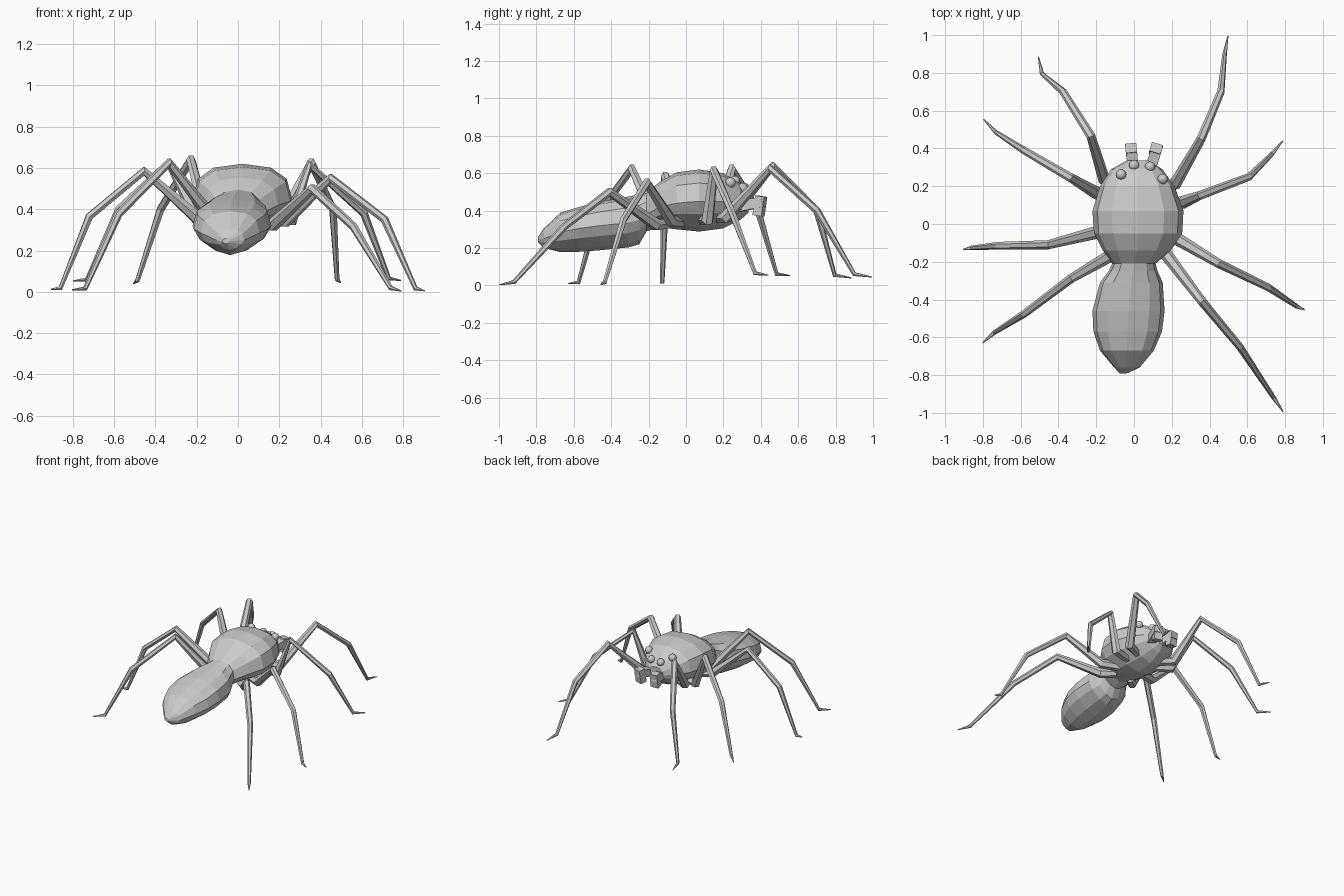
import bpy, bmesh, math
from mathutils import Vector, Matrix


def finish(bm, name):
    bmesh.ops.recalc_face_normals(bm, faces=bm.faces)
    me = bpy.data.meshes.new(name)
    bm.to_mesh(me)
    bm.free()
    ob = bpy.data.objects.new(name, me)
    bpy.context.collection.objects.link(ob)
    return ob


def loft(rings, name):
    bm = bmesh.new()
    vr = [[bm.verts.new(p) for p in r] for r in rings]
    n = len(vr[0])
    for a, b in zip(vr, vr[1:]):
        for i in range(n):
            bm.faces.new((a[i], a[(i + 1) % n], b[(i + 1) % n], b[i]))
    bm.faces.new(vr[0])
    bm.faces.new(vr[-1])
    return finish(bm, name)


def section(y, x0, x1, z0, zm, z1, n=12):
    # boxy upper half, V-shaped lower half
    pts = []
    for i in range(n):
        a = 2 * math.pi * i / n
        c, s = math.cos(a), math.sin(a)
        e = 0.8 if s > -0.01 else 1.25
        px = math.copysign(abs(c) ** e, c)
        pz = math.copysign(abs(s) ** e, s)
        h = (z1 - zm) if s > 0 else (zm - z0)
        pts.append((((x0 + x1) + (x1 - x0) * px) / 2, y, zm + h * pz))
    return pts


# Body: one loft from head through waist to abdomen tip
# y, x min, x max, z bottom, z widest, z top
BODY = [
    (0.335, -0.04, 0.08, 0.39, 0.44, 0.49),
    (0.29, -0.12, 0.15, 0.35, 0.45, 0.545),
    (0.20, -0.18, 0.215, 0.305, 0.45, 0.60),
    (0.07, -0.22, 0.262, 0.288, 0.45, 0.62),
    (-0.05, -0.212, 0.255, 0.30, 0.44, 0.605),
    (-0.14, -0.165, 0.195, 0.31, 0.42, 0.555),
    (-0.21, -0.115, 0.115, 0.29, 0.38, 0.495),
    (-0.25, -0.135, 0.125, 0.22, 0.35, 0.487),
    (-0.31, -0.18, 0.152, 0.203, 0.335, 0.475),
    (-0.46, -0.22, 0.162, 0.188, 0.32, 0.448),
    (-0.57, -0.215, 0.148, 0.180, 0.305, 0.42),
    (-0.67, -0.18, 0.105, 0.178, 0.285, 0.39),
    (-0.76, -0.105, 0.03, 0.20, 0.25, 0.305),
    (-0.792, -0.075, -0.04, 0.232, 0.245, 0.258),
]
loft([section(*r) for r in BODY], "body")


def leg(name, pts, radii, n=6):
    pts = [Vector(p) for p in pts]
    rings = []
    for i, p in enumerate(pts):
        d0 = (p - pts[i - 1]).normalized() if i else None
        d1 = (pts[i + 1] - p).normalized() if i + 1 < len(pts) else None
        t = ((d0 or d1) + (d1 or d0)).normalized()
        # sideways axis from the leg's heading keeps rings untwisted
        head = pts[-1] - pts[0]
        side = Vector((-head.y, head.x, 0)).normalized()
        side = (side - t * side.dot(t)).normalized()
        up = t.cross(side)
        r = radii[i]
        rings.append([p + side * r * math.cos(2 * math.pi * k / n)
                      + up * r * math.sin(2 * math.pi * k / n) for k in range(n)])
    return loft(rings, name)


# Legs: root, hip, knee, shin joint, ankle, toe
LEGS = {
    "right_leg_1": [(0.10, 0.17, 0.36), (0.22, 0.215, 0.365), (0.355, 0.45, 0.625),
                    (0.46, 0.70, 0.40), (0.48, 0.90, 0.06), (0.497, 0.995, 0.045)],
    "right_leg_2": [(0.10, 0.08, 0.35), (0.26, 0.115, 0.35), (0.345, 0.15, 0.615),
                    (0.61, 0.25, 0.38), (0.73, 0.37, 0.065), (0.788, 0.44, 0.055)],
    "right_leg_3": [(0.10, -0.02, 0.34), (0.23, -0.08, 0.345), (0.45, -0.21, 0.55),
                    (0.71, -0.335, 0.35), (0.86, -0.435, 0.016), (0.904, -0.455, 0.005)],
    "right_leg_4": [(0.08, -0.10, 0.33), (0.17, -0.16, 0.325), (0.36, -0.41, 0.50),
                    (0.56, -0.65, 0.315), (0.74, -0.92, 0.018), (0.79, -0.995, 0.004)],
    "left_leg_1": [(-0.06, 0.18, 0.36), (-0.16, 0.24, 0.37), (-0.228, 0.465, 0.64),
                   (-0.375, 0.70, 0.40), (-0.487, 0.795, 0.055), (-0.506, 0.885, 0.04)],
    "left_leg_2": [(-0.06, 0.10, 0.35), (-0.20, 0.165, 0.36), (-0.335, 0.245, 0.625),
                   (-0.575, 0.385, 0.40), (-0.73, 0.485, 0.06), (-0.797, 0.555, 0.053)],
    "left_leg_3": [(-0.06, 0.00, 0.34), (-0.20, -0.045, 0.36), (-0.455, -0.11, 0.585),
                   (-0.72, -0.115, 0.365), (-0.86, -0.127, 0.018), (-0.906, -0.135, 0.012)],
    "left_leg_4": [(-0.04, -0.09, 0.33), (-0.12, -0.165, 0.35), (-0.335, -0.29, 0.625),
                   (-0.58, -0.475, 0.375), (-0.74, -0.575, 0.016), (-0.802, -0.63, 0.010)],
}
for name, pts in LEGS.items():
    leg(name, pts, [0.03, 0.034, 0.024, 0.020, 0.012, 0.003])

# Eyes
for i, c in enumerate([(-0.068, 0.262, 0.558), (0.0, 0.31, 0.522),
                       (0.085, 0.303, 0.52), (0.152, 0.238, 0.55)]):
    bm = bmesh.new()
    bmesh.ops.create_uvsphere(bm, u_segments=12, v_segments=8, radius=0.028,
                              matrix=Matrix.Translation(c))
    for f in bm.faces:
        f.smooth = True
    finish(bm, f"eye_{i + 1}")


def box(name, loc, size, tilt, turn):
    bm = bmesh.new()
    m = (Matrix.Translation(loc) @ Matrix.Rotation(turn, 4, 'Z')
         @ Matrix.Rotation(tilt, 4, 'X') @ Matrix.Diagonal((*size, 1)))
    bmesh.ops.create_cube(bm, size=1, matrix=m)
    finish(bm, name)


# Jaws: short arm with a hanging block at its end
for side, x, turn in (("left", -0.01, 0.1), ("right", 0.105, -0.3)):
    box(f"{side}_jaw_arm", (x, 0.35, 0.435), (0.058, 0.14, 0.055), 0.2, turn)
    box(f"{side}_jaw_tip", (x + (0.01 if side == "right" else -0.005), 0.395, 0.425),
        (0.06, 0.05, 0.105), -0.15, turn)
